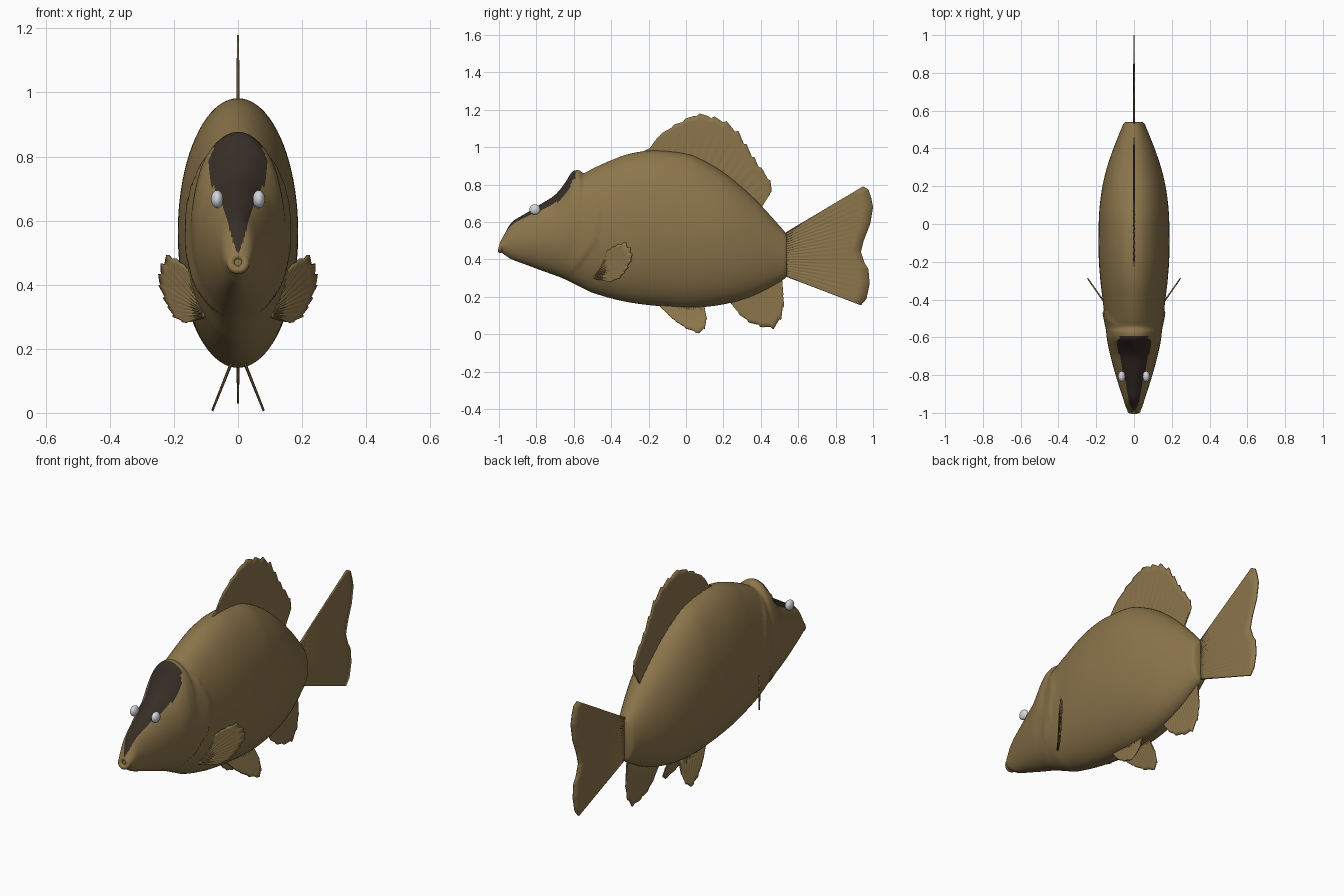
import bpy
import bmesh
import math
from mathutils import Vector

if "Cube" in bpy.data.objects:
    bpy.data.objects.remove(bpy.data.objects["Cube"], do_unlink=True)


def make_material(name, colour):
    mat = bpy.data.materials.new(name)
    mat.use_nodes = True
    mat.diffuse_color = (*colour, 1)
    shader = mat.node_tree.nodes["Principled BSDF"]
    shader.inputs["Base Color"].default_value = (*colour, 1)
    shader.inputs["Roughness"].default_value = 0.7
    return mat


olive = make_material("olive brown", (0.26, 0.178, 0.07))
dark = make_material("dark brown", (0.038, 0.026, 0.019))
pearl = make_material("pearl grey", (0.65, 0.67, 0.7))


def finish(bm, name, materials, smooth_angle=None):
    bmesh.ops.recalc_face_normals(bm, faces=bm.faces)
    mesh = bpy.data.meshes.new(name)
    bm.to_mesh(mesh)
    bm.free()
    for mat in materials:
        mesh.materials.append(mat)
    obj = bpy.data.objects.new(name, mesh)
    bpy.context.collection.objects.link(obj)
    if smooth_angle:
        bpy.ops.object.select_all(action='DESELECT')
        obj.select_set(True)
        bpy.context.view_layer.objects.active = obj
        bpy.ops.object.shade_smooth_by_angle(angle=math.radians(smooth_angle))
    return obj


def interpolate(table, t):
    """Linear lookup in rows whose first entry is the key."""
    if t <= table[0][0]:
        return table[0][1]
    for a, b in zip(table, table[1:]):
        if t <= b[0]:
            return a[1] + (b[1] - a[1]) * (t - a[0]) / (b[0] - a[0])
    return table[-1][1]


def smooth_rows(rows, steps):
    """Catmull-Rom rows between the given stations."""
    rows = [Vector(r) for r in rows]
    result = []
    for i in range(len(rows) - 1):
        p, q = rows[i], rows[i + 1]
        before, after = rows[max(i - 1, 0)], rows[min(i + 2, len(rows) - 1)]
        for s in range(steps):
            t = s / steps
            result.append(0.5 * (2 * p + (q - before) * t
                          + (2 * before - 5 * p + 4 * q - after) * t * t
                          + (3 * p - before - 3 * q + after) * t ** 3))
    return result + [rows[-1]]


def resample(points, count):
    """Evenly spaced points along a polyline."""
    points = [Vector(p) for p in points]
    table, travelled = [(0, points[0])], 0
    for a, b in zip(points, points[1:]):
        travelled += (b - a).length
        table.append((travelled, b))
    return [interpolate(table, travelled * i / (count - 1)) for i in range(count)]


# Body stations: y, bottom, top, half width
stations = [
    (-0.99, 0.44, 0.5, 0.033), (-0.97, 0.425, 0.535, 0.043),
    (-0.93, 0.4, 0.6, 0.056), (-0.85, 0.37, 0.65, 0.082),
    (-0.77, 0.34, 0.7, 0.106), (-0.7, 0.315, 0.745, 0.124),
    (-0.65, 0.295, 0.805, 0.136), (-0.61, 0.275, 0.866, 0.143),
    (-0.575, 0.258, 0.877, 0.147), (-0.545, 0.243, 0.862, 0.15),
    (-0.5, 0.222, 0.885, 0.155), (-0.4, 0.192, 0.93, 0.166),
    (-0.3, 0.17, 0.965, 0.178), (-0.17, 0.153, 0.982, 0.187),
    (0, 0.141, 0.965, 0.187), (0.1, 0.146, 0.925, 0.181),
    (0.2, 0.16, 0.865, 0.167), (0.3, 0.185, 0.785, 0.143),
    (0.4, 0.225, 0.69, 0.109), (0.5, 0.28, 0.58, 0.069),
    (0.53, 0.3, 0.545, 0.056), (0.54, 0.32, 0.53, 0.046)]
# Rear edge of the gill cover, and half width of the dark mask, by height
gill_edge = [(0.3, -0.64), (0.36, -0.58), (0.48, -0.49), (0.6, -0.46),
             (0.7, -0.475), (0.8, -0.53)]
mask_width = [(0.49, 0), (0.55, 0.02), (0.6, 0.032), (0.65, 0.05), (0.7, 0.076),
              (0.75, 0.092), (0.8, 0.087), (0.85, 0.068), (0.89, 0.04)]

SIDES = 80
bm = bmesh.new()
rings = []
for y, low, high, half in smooth_rows(stations, 6):
    ring = []
    for k in range(SIDES):
        angle = math.tau * k / SIDES
        x = half * math.sin(angle)
        z = (low + high) / 2 + (high - low) / 2 * math.cos(angle)
        # Raised lip along the gill cover
        ahead = interpolate(gill_edge, z) - y
        lift = 0.009 * max(0, 1 - ahead / 0.09) if ahead > 0 else 0
        lift *= min(1, abs(math.sin(angle)) ** 2 * 1.3)
        ring.append(bm.verts.new((x + math.copysign(lift, x), y, z)))
    rings.append(ring)
for a, b in zip(rings, rings[1:]):
    for k in range(SIDES):
        n = (k + 1) % SIDES
        bm.faces.new((a[k], a[n], b[n], b[k]))
bm.faces.new(rings[0])
bm.faces.new(rings[-1])
bm.normal_update()
for face in bm.faces:
    c = face.calc_center_median()
    on_brow = c.y < -0.592 and c.z > 0.49
    face.material_index = int(on_brow and abs(c.x) < interpolate(mask_width, c.z))
finish(bm, "body", [olive, dark], 50)

# Lips
bpy.ops.mesh.primitive_torus_add(major_radius=0.023, minor_radius=0.013, major_segments=32,
                                 minor_segments=12, location=(0, -0.987, 0.468),
                                 rotation=(math.radians(75), 0, 0))
lips = bpy.context.object
lips.name = "lips"
lips.data.materials.append(olive)
bpy.ops.object.shade_smooth()

# Eyes
for side, label in ((1, "left"), (-1, "right")):
    bpy.ops.mesh.primitive_uv_sphere_add(segments=24, ring_count=16, radius=1,
                                         location=(side * 0.065, -0.808, 0.667))
    eye = bpy.context.object
    eye.name = label + "_eye"
    eye.scale = (0.019, 0.029, 0.028)
    eye.data.materials.append(pearl)
    bpy.ops.object.shade_smooth()


def fin(name, base, edge, teeth=0, depth=0.04, place=lambda y, z: 0, side=1):
    """Lightly pleated fan from a base line to a toothed outer edge."""
    columns, rows = 81, 8
    bm = bmesh.new()
    grid = []
    for i, (a, b) in enumerate(zip(resample(base, columns), resample(edge, columns))):
        u = i / (columns - 1)
        reach = 1 - depth * ((u * teeth) % 1) if teeth else 1
        line = []
        for j in range(rows + 1):
            t = j / rows
            p = a.lerp(b, t * reach)
            pleat = 0.0015 * (1 - t) * math.cos(i * math.pi / 2)
            line.append(bm.verts.new((side * (place(p.x, p.y) + pleat), p.x, p.y)))
        grid.append(line)
    for a, b in zip(grid, grid[1:]):
        for j in range(rows):
            bm.faces.new((a[j], b[j], b[j + 1], a[j + 1]))
    obj = finish(bm, name, [olive], 40)
    solid = obj.modifiers.new("thickness", 'SOLIDIFY')
    solid.thickness = 0.007
    solid.offset = 0


# Fins on the centre line, as (y, z) outlines
fin("dorsal_fin",
    [(-0.25, 0.95), (-0.1, 0.95), (0.1, 0.9), (0.25, 0.8), (0.4, 0.66)],
    [(-0.25, 0.965), (-0.19, 1), (-0.15, 1.06), (-0.07, 1.12), (0, 1.155), (0.05, 1.182),
     (0.12, 1.18), (0.21, 1.145), (0.28, 1.09), (0.33, 1.01), (0.39, 0.91),
     (0.45, 0.83), (0.465, 0.77), (0.41, 0.69)], teeth=14, depth=0.07)
fin("tail_fin", [(0.52, 0.535), (0.52, 0.315)],
    [(0.945, 0.79), (0.975, 0.775), (0.99, 0.73), (1, 0.68), (0.985, 0.59),
     (0.95, 0.5), (0.935, 0.44), (0.955, 0.38), (0.975, 0.35), (0.982, 0.27),
     (0.965, 0.19), (0.935, 0.155)])
fin("anal_fin", [(0.24, 0.2), (0.4, 0.26), (0.51, 0.31)],
    [(0.24, 0.165), (0.29, 0.1), (0.34, 0.06), (0.41, 0.035), (0.47, 0.028),
     (0.51, 0.08), (0.525, 0.16), (0.515, 0.28)], teeth=8, depth=0.05)

# Paired fins
for side, label in ((1, "left"), (-1, "right")):
    fin(label + "_pelvic_fin", [(-0.14, 0.17), (0.09, 0.16)],
        [(-0.14, 0.15), (-0.07, 0.08), (0, 0.03), (0.07, 0.003), (0.1, 0.025),
         (0.112, 0.08), (0.1, 0.14)], teeth=7, depth=0.05,
        place=lambda y, z: 0.027 + (0.14 - z) * 0.4, side=side)
    fin(label + "_pectoral_fin", [(-0.5, 0.34), (-0.49, 0.3)],
        [(-0.485, 0.34), (-0.46, 0.4), (-0.42, 0.45), (-0.37, 0.48), (-0.32, 0.495),
         (-0.29, 0.46), (-0.282, 0.41), (-0.31, 0.35), (-0.35, 0.3), (-0.4, 0.28),
         (-0.46, 0.29)], teeth=15, depth=0.07,
        place=lambda y, z: 0.16 + (y + 0.41) * 0.7, side=side)
